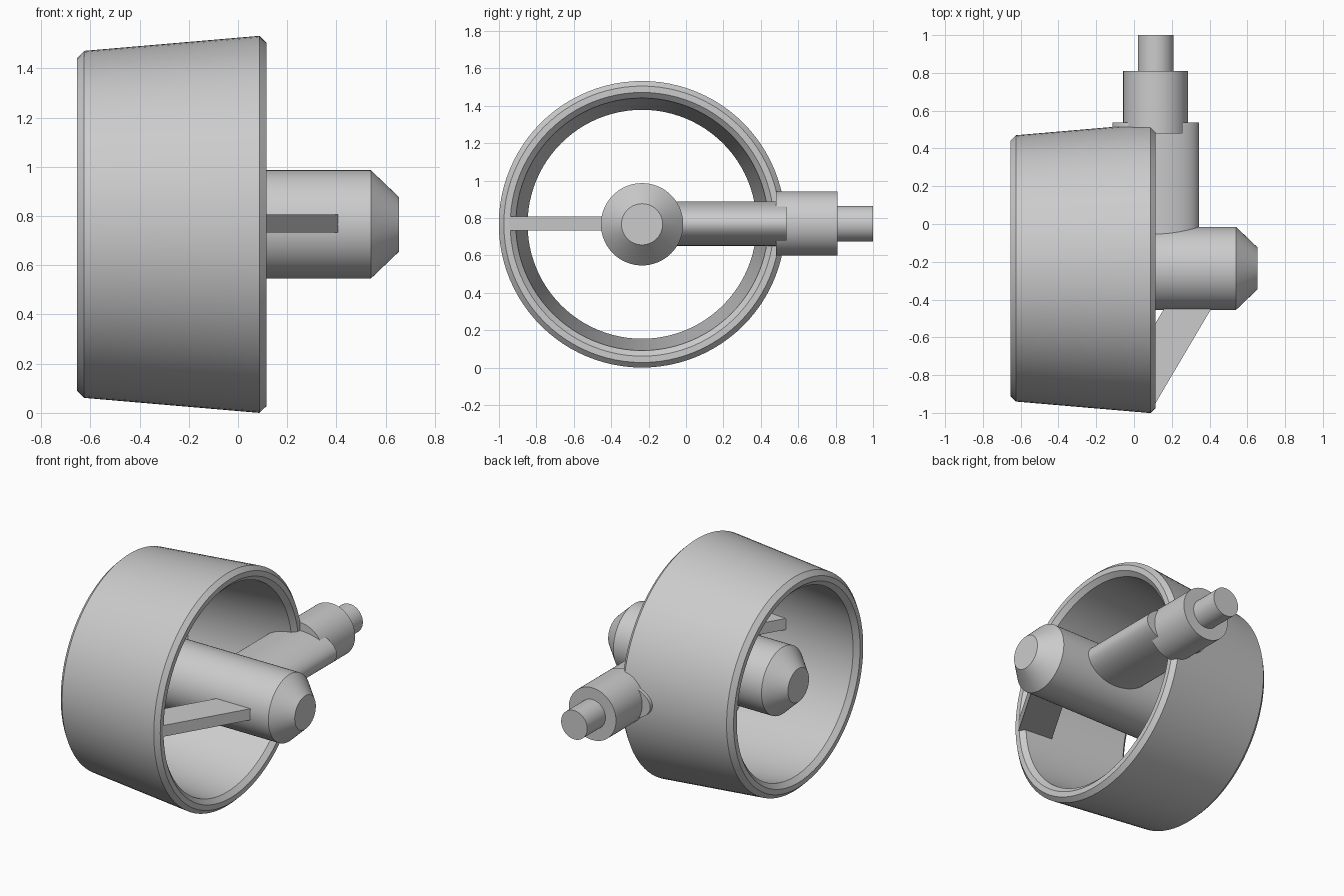
import bpy, bmesh, math
from mathutils import Matrix, Vector

cube = bpy.data.objects.get("Cube")
if cube:
    bpy.data.objects.remove(cube, do_unlink=True)

AXIS_Y, AXIS_Z = -0.235, 0.766   # duct axis
ARM_X = 0.115                    # control arm axis

grey = bpy.data.materials.new("plain grey")
grey.use_nodes = True
grey.diffuse_color = (0.6, 0.6, 0.6, 1)
grey.node_tree.nodes["Principled BSDF"].inputs["Base Color"].default_value = (0.6, 0.6, 0.6, 1)


def finish(name, bm):
    bmesh.ops.recalc_face_normals(bm, faces=bm.faces)
    mesh = bpy.data.meshes.new(name)
    bm.to_mesh(mesh)
    bm.free()
    mesh.materials.append(grey)
    obj = bpy.data.objects.new(name, mesh)
    bpy.context.collection.objects.link(obj)
    bpy.ops.object.select_all(action='DESELECT')
    obj.select_set(True)
    bpy.context.view_layer.objects.active = obj
    bpy.ops.object.shade_smooth_by_angle(angle=math.radians(20))
    return obj


def lathe(name, profile, axis, origin, hollow=False, scale=(1, 1), segs=72):
    """Spin (radius, distance) points about an axis; cap the ends unless hollow."""
    bm = bmesh.new()
    rings = []
    for r, d in profile:
        ring = []
        for i in range(segs):
            a = math.tau * i / segs
            u, v = r * math.cos(a) * scale[0], r * math.sin(a) * scale[1]
            p = (d, u, v) if axis == 'X' else (u, d, v)
            ring.append(bm.verts.new(Vector(origin) + Vector(p)))
        rings.append(ring)
    pairs = list(zip(rings, rings[1:]))
    if hollow:
        pairs.append((rings[-1], rings[0]))
    else:
        bm.faces.new(rings[0])
        bm.faces.new(rings[-1])
    for a, b in pairs:
        for i in range(segs):
            j = (i + 1) % segs
            bm.faces.new((a[i], a[j], b[j], b[i]))
    return finish(name, bm)


# Tapered duct with chamfered rims
lathe("duct_ring",
      [(0.675, -0.655), (0.705, -0.625), (0.766, 0.087), (0.739, 0.115),
       (0.705, 0.115), (0.675, 0.087), (0.612, -0.625), (0.642, -0.655)],
      'X', (0, AXIS_Y, AXIS_Z), hollow=True, segs=96)

# Central hub with a cone at each end
lathe("hub", [(0.11, -0.655), (0.22, -0.54), (0.22, 0.54), (0.11, 0.655)],
      'X', (0, AXIS_Y, AXIS_Z))

# Oval arm, round collar and thin shaft
arm_origin = (ARM_X, 0, AXIS_Z + 0.004)
lathe("oval_arm", [(1, AXIS_Y), (1, 0.537)], 'Y', arm_origin, scale=(0.23, 0.119))
lathe("arm_collar", [(0.172, 0.48), (0.172, 0.81)], 'Y', arm_origin)
lathe("arm_shaft", [(0.095, 0.78), (0.095, 1.0)], 'Y', arm_origin)

# Swept strut joining hub and duct
bm = bmesh.new()
outline = [(0.115, -0.947), (0.476, -0.335), (0.226, -0.335), (-0.135, -0.947)]
base = bm.faces.new([bm.verts.new((x, y, AXIS_Z - 0.033)) for x, y in outline])
top = bmesh.ops.extrude_face_region(bm, geom=[base])
bmesh.ops.translate(bm, vec=(0, 0, 0.074),
                    verts=[g for g in top["geom"] if isinstance(g, bmesh.types.BMVert)])
finish("swept_strut", bm)
